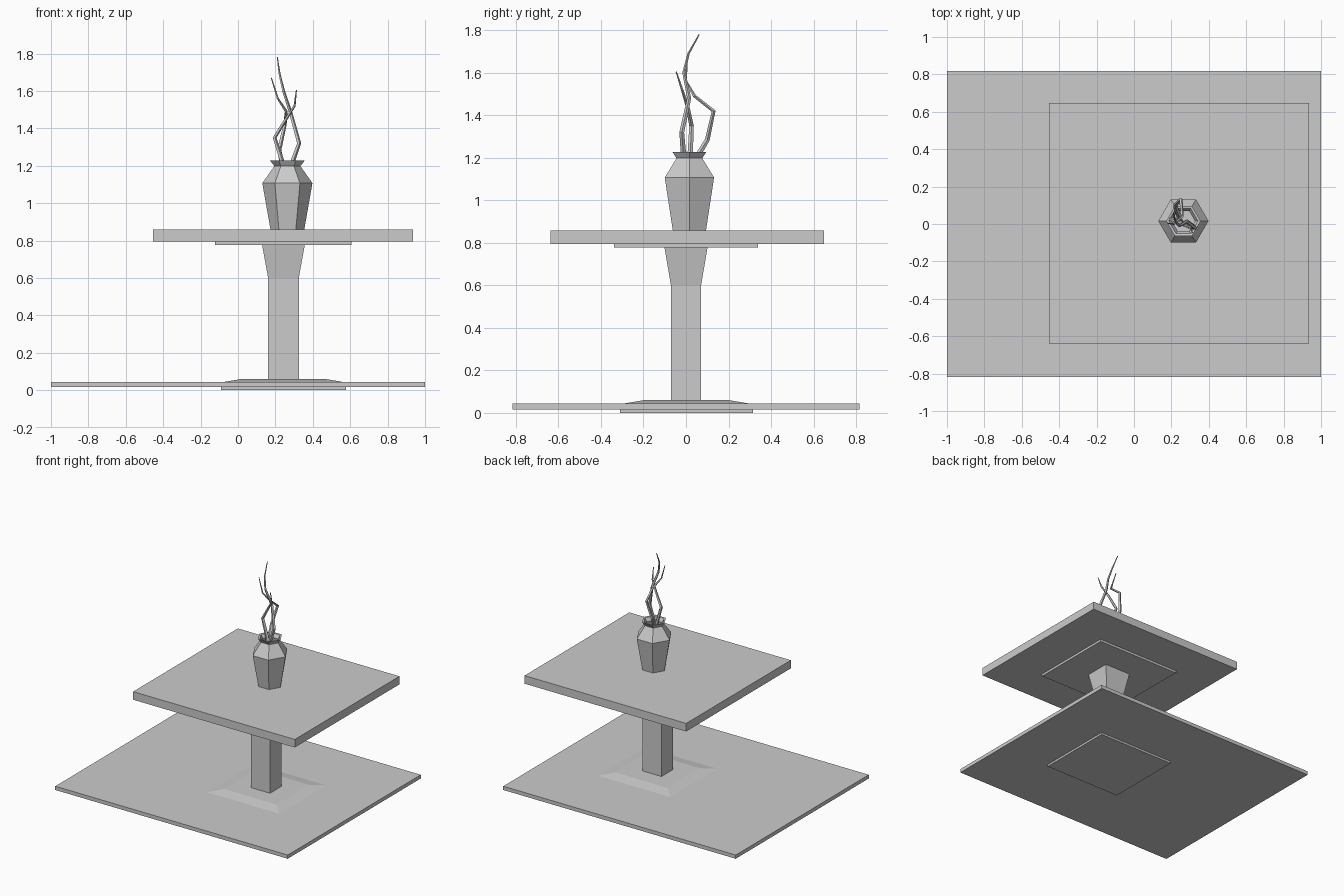
import bpy, bmesh, math
from mathutils import Vector

if "Cube" in bpy.data.objects:
    bpy.data.objects.remove(bpy.data.objects["Cube"])


def loft(name, rings):
    """Skin a list of equal-length point rings and cap both ends."""
    bm = bmesh.new()
    loops = [[bm.verts.new(p) for p in ring] for ring in rings]
    n = len(loops[0])
    for a, b in zip(loops, loops[1:]):
        for i in range(n):
            j = (i + 1) % n
            bm.faces.new((a[i], a[j], b[j], b[i]))
    bm.faces.new(loops[0][::-1])
    bm.faces.new(loops[-1])
    bmesh.ops.recalc_face_normals(bm, faces=bm.faces)
    mesh = bpy.data.meshes.new(name)
    bm.to_mesh(mesh)
    bm.free()
    ob = bpy.data.objects.new(name, mesh)
    bpy.context.collection.objects.link(ob)
    return ob


def rect(cx, cy, hx, hy, z):
    return [(cx + sx * hx, cy + sy * hy, z)
            for sx, sy in ((-1, -1), (1, -1), (1, 1), (-1, 1))]


def stack(name, cx, cy, levels):
    """Rectangular profile: levels of (half x, half y, z)."""
    return loft(name, [rect(cx, cy, *lv) for lv in levels])


def hexagon(r, z):
    return [(0.264 + r * math.cos(math.radians(60 * k)),
             0.016 + r * math.sin(math.radians(60 * k)), z) for k in range(6)]


def branch(name, points, r0=0.014, r1=0.003, sides=5):
    """Tapered low-poly tube along a bent path."""
    pts = [Vector(p) for p in points]
    last = len(pts) - 1
    rings = []
    for i, p in enumerate(pts):
        t = (pts[min(i + 1, last)] - pts[max(i - 1, 0)]).normalized()
        u = Vector((0, 1, 0)).cross(t).normalized()
        v = t.cross(u)
        r = r0 + (r1 - r0) * (i / last) ** 1.5
        rings.append([p + r * (math.cos(a) * u + math.sin(a) * v)
                      for a in (2 * math.pi * k / sides for k in range(sides))])
    return loft(name, rings)


CX = 0.243

# Floor rug
stack("rug", 0, 0, [(1, 0.817, 0.016), (1, 0.817, 0.045)])

# Table: foot with bevelled top, flared column, mounting plate and top
stack("table_foot", CX, 0.002, [(0.335, 0.312, 0), (0.335, 0.312, 0.041),
                                (0.225, 0.2, 0.06)])
stack("table_column", CX, 0, [(0.082, 0.071, 0.05), (0.082, 0.071, 0.6),
                              (0.115, 0.102, 0.782)])
stack("mounting_plate", CX, 0, [(0.365, 0.338, 0.777), (0.365, 0.338, 0.8)])
stack("table_top", 0.24, 0.005, [(0.695, 0.643, 0.795), (0.695, 0.643, 0.858)])

# Six-sided vase with a recessed mouth
loft("vase", [hexagon(r, z) for r, z in (
    (0.09, 0.857), (0.134, 1.107), (0.07, 1.198), (0.092, 1.227),
    (0.078, 1.225), (0.062, 1.198), (0.075, 1.15))])

# Bent twigs
branch("twig_tall", [(0.27, 0.0, 1.14), (0.29, -0.012, 1.22), (0.326, -0.02, 1.32),
                     (0.282, 0.015, 1.48), (0.243, -0.01, 1.6), (0.222, 0.012, 1.69),
                     (0.21, 0.062, 1.78)])
branch("twig_back", [(0.245, 0.04, 1.14), (0.232, 0.062, 1.22), (0.22, 0.1, 1.285),
                     (0.25, 0.13, 1.42), (0.258, 0.04, 1.49), (0.212, 0.0, 1.56),
                     (0.178, 0.004, 1.67)])
branch("twig_short", [(0.255, 0.01, 1.14), (0.236, 0.02, 1.22), (0.195, 0.026, 1.35),
                      (0.25, 0.008, 1.44), (0.302, -0.018, 1.52),
                      (0.312, -0.046, 1.605)])
